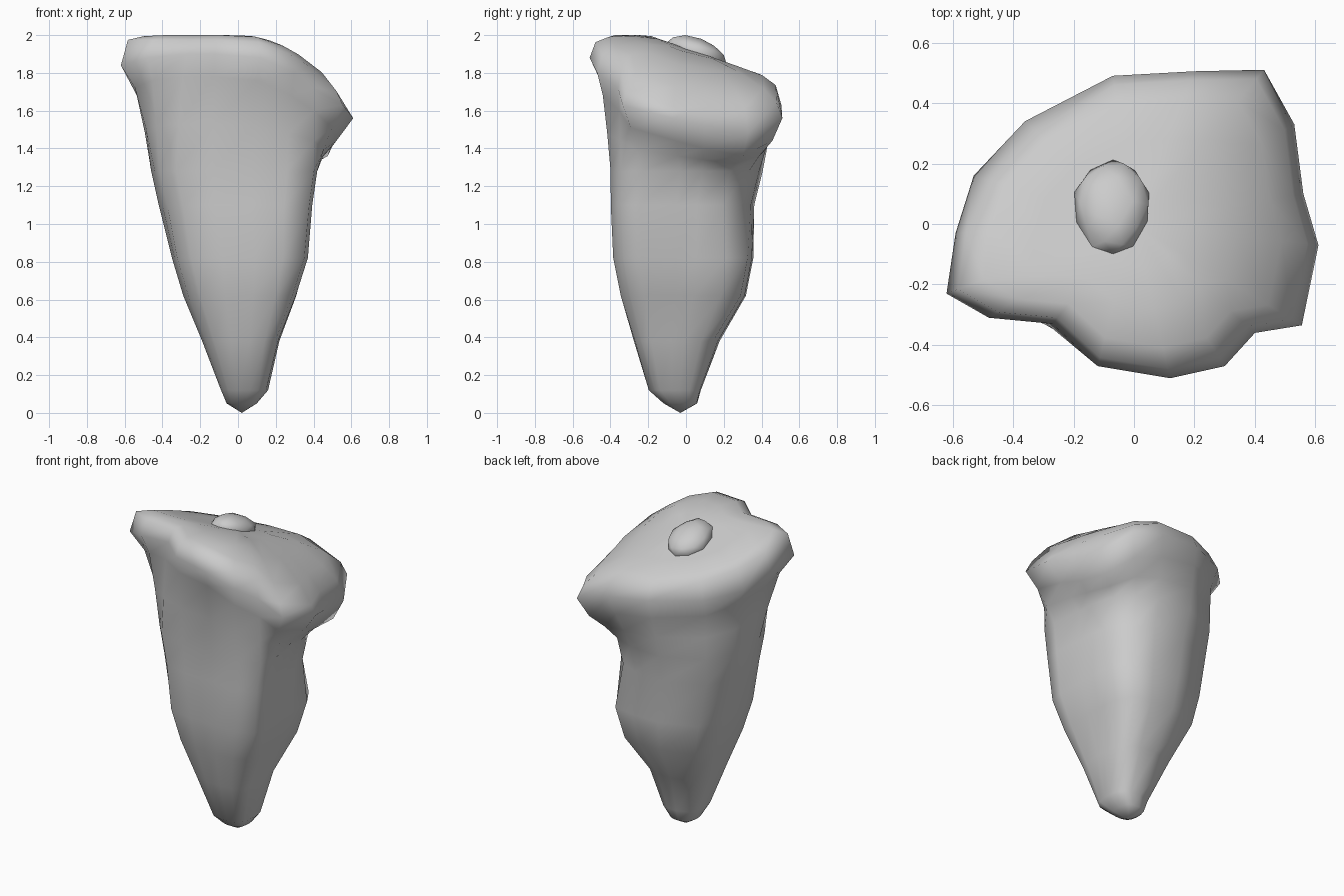
import bpy, bmesh, math
from mathutils import Vector, Matrix

cube = bpy.data.objects.get("Cube")
if cube:
    bpy.data.objects.remove(cube)

# Single stone colour
stone = bpy.data.materials.new("grey_stone")
stone.use_nodes = True
grey = (0.6, 0.6, 0.6, 1)
stone.diffuse_color = grey
stone.node_tree.nodes["Principled BSDF"].inputs["Base Color"].default_value = grey


def finish(bm, name, angle):
    bmesh.ops.recalc_face_normals(bm, faces=bm.faces[:])
    mesh = bpy.data.meshes.new(name)
    bm.to_mesh(mesh)
    bm.free()
    mesh.materials.append(stone)
    obj = bpy.data.objects.new(name, mesh)
    bpy.context.collection.objects.link(obj)
    bpy.ops.object.select_all(action='DESELECT')
    obj.select_set(True)
    bpy.context.view_layer.objects.active = obj
    bpy.ops.object.shade_smooth_by_angle(angle=math.radians(angle))
    return obj


# Irregular rim: x, y, height of the widest edge
RIM = [(.61, -.07, 1.56), (.56, .1, 1.52), (.53, .33, 1.48), (.43, .51, 1.56),
       (.2, .505, 1.63), (-.07, .49, 1.67), (-.36, .34, 1.69), (-.53, .16, 1.73),
       (-.59, -.03, 1.8), (-.62, -.23, 1.84), (-.48, -.31, 1.88), (-.27, -.33, 1.9),
       (-.12, -.47, 1.9), (.12, -.51, 1.88), (.3, -.47, 1.8), (.4, -.36, 1.72),
       (.555, -.335, 1.63)]

# Tapering body: height, min x, max x, min y, max y,
# then corner fullness at back left, back right, front right, front left
BODY = [(.05, -.06, .1, -.12, .06, .1, .1, .1, .1),
        (.12, -.09, .16, -.2, .08, .1, .1, .1, .1),
        (.38, -.19, .22, -.28, .18, .1, .15, .1, .2),
        (.62, -.29, .31, -.35, .32, .2, .14, .12, .25),
        (.82, -.35, .365, -.38, .36, .2, .1, .14, .3),
        (1.1, -.42, .375, -.38, .365, .06, .06, .08, .36),
        (1.28, -.46, .4, -.38, .41, .06, 0, .1, .36)]


def section(z, x0, x1, y0, y1, *corners):
    """Rounded section with its own fullness in each quarter."""
    ring = []
    for x, y, _ in RIM:
        a = math.atan2(y, x) % math.tau
        full = corners[int(a // (math.pi / 2))]
        f = 1 + full * math.sin(2 * a) ** 4
        ring.append(Vector(((x0 + x1) / 2 + (x1 - x0) / 2 * f * math.cos(a),
                            (y0 + y1) / 2 + (y1 - y0) / 2 * f * math.sin(a), z)))
    return ring


def overhang(x, y):
    """The back right of the rim juts out sharply."""
    return x < -.3 and y > .1


def top_height(x, y):
    """Plateau falling towards the back and curving down to the left."""
    back = max(y + .2, 0)
    side = max(x, 0)
    return 2.0 - .35 * back - side * side + .25 * side * back


def top_ring(scale, drop):
    return [Vector((x * scale, y * scale, top_height(x * scale, y * scale) - drop))
            for x, y, _ in RIM]


# Body rings, then the flare, the rim and the sloping top
rings = [section(*row) for row in BODY]
neck = rings[-1]
edge = [Vector(p) for p in RIM]
for step in (0.5, 1.0):
    ring = []
    for n, e in zip(neck, edge):
        flare = 0.15 if overhang(e.x, e.y) else 0.7 if e.y > .3 else 0.58
        p = n.lerp(e, flare * step ** 1.2)
        p.z = n.z + (e.z - 0.12 - n.z) * step
        ring.append(p)
    rings.append(ring)
rings.append(edge)
lip = top_ring(.94, .025)
for p in lip:
    if overhang(p.x, p.y):
        p.x *= .95
        p.y *= .95
rings += [lip, top_ring(.8, 0), top_ring(.55, 0), top_ring(.28, 0)]

bm = bmesh.new()
loops = [[bm.verts.new(p) for p in ring] for ring in rings]
count = len(RIM)
tip = bm.verts.new((.02, -.03, 0))
centre = bm.verts.new((0, 0, top_height(0, 0)))
for i in range(count):
    j = (i + 1) % count
    bm.faces.new((tip, loops[0][j], loops[0][i]))
    for low, high in zip(loops, loops[1:]):
        bm.faces.new((low[i], low[j], high[j], high[i]))
    bm.faces.new((loops[-1][i], loops[-1][j], centre))
finish(bm, "tapered_rock", 75)

# Small uneven boulder lying on the slope
bm = bmesh.new()
bmesh.ops.create_icosphere(bm, subdivisions=2, radius=1)
for v in bm.verts:
    v.co *= 1 + 0.05 * math.sin(5 * v.co.x + 3 * v.co.y) * math.cos(4 * v.co.z)
    v.co = Vector((v.co.x * .13, v.co.y * .165, v.co.z * .075))
    if v.co.y < 0:
        v.co.x *= 1 + v.co.y
bm.transform(Matrix.Translation((-.07, .055, 1.91)) @ Matrix.Rotation(math.radians(-19), 4, 'X'))
finish(bm, "top_boulder", 45)
